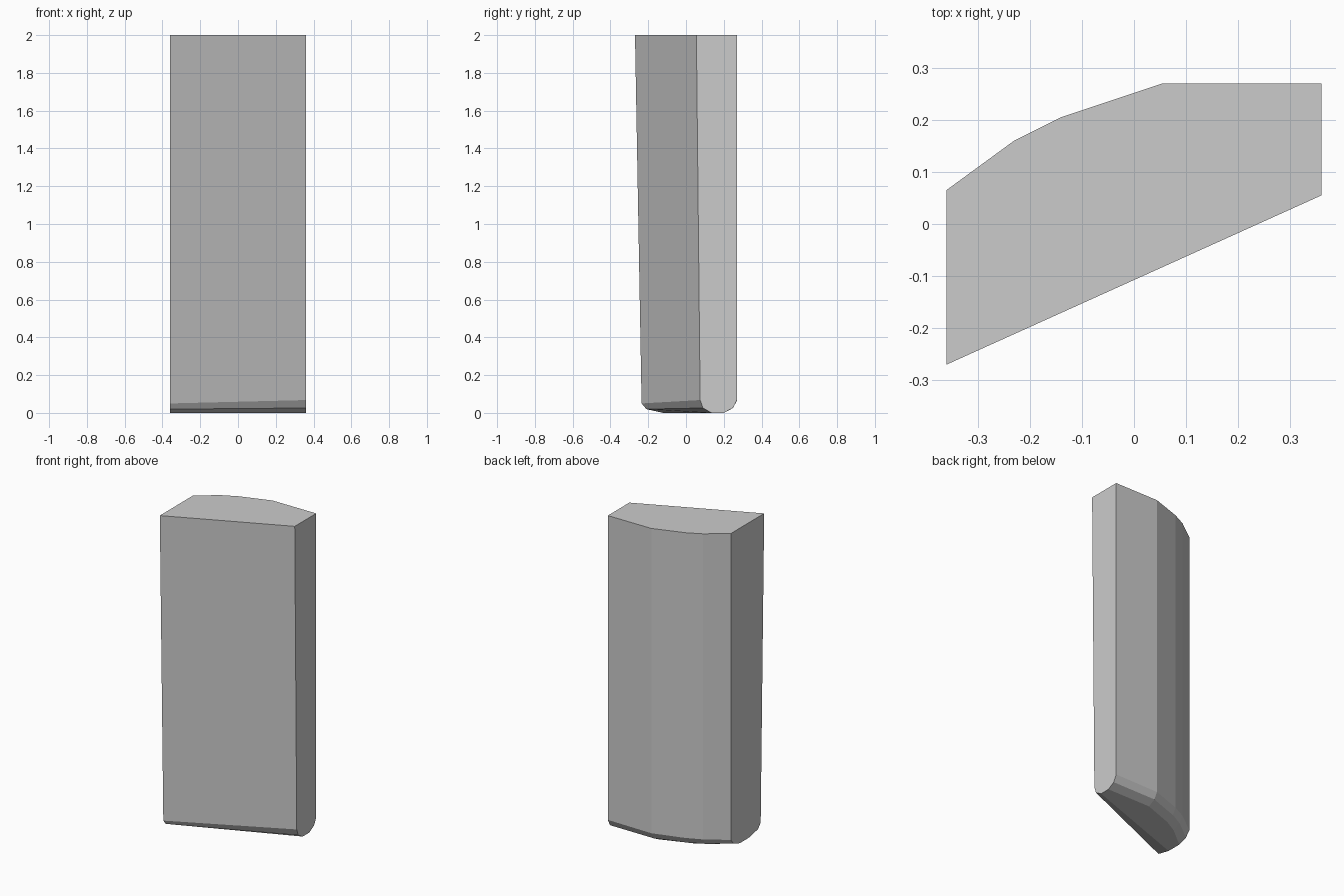
import bpy, bmesh

if "Cube" in bpy.data.objects:
    bpy.data.objects.remove(bpy.data.objects["Cube"])

# Plan outline at the top: x, y, then inward y shift at each lower ring
outline = [
    (-0.36, -0.27, (0.035, 0.06, 0.15)),
    (0.36, 0.055, (0.02, 0.035, 0.08)),
    (0.36, 0.27, (0.0, -0.022, -0.07)),
    (0.055, 0.27, (0.0, -0.022, -0.07)),
    (-0.14, 0.205, (0.0, -0.024, -0.075)),
    (-0.23, 0.16, (0.0, -0.026, -0.08)),
    (-0.36, 0.065, (0.0, -0.03, -0.09)),
]
# Heights of the rounded foot, tapering from right to left along the front
heights = [
    (2, 0.05, 0.02, 0), (2, 0.068, 0.026, 0), (2, 0.068, 0.026, 0),
    (2, 0.065, 0.025, 0), (2, 0.062, 0.023, 0), (2, 0.06, 0.022, 0),
    (2, 0.055, 0.02, 0),
]

# Tall slab lofted through the rings
bm = bmesh.new()
rings = []
for level in range(4):
    ring = []
    for (x, y, shifts), zs in zip(outline, heights):
        shift = shifts[level - 1] if level else 0
        ring.append(bm.verts.new((x, y + shift, zs[level])))
    rings.append(ring)

bm.faces.new(rings[0])
bm.faces.new(rings[-1][::-1])
n = len(outline)
for upper, lower in zip(rings, rings[1:]):
    for i in range(n):
        j = (i + 1) % n
        bm.faces.new((upper[i], lower[i], lower[j], upper[j]))
bmesh.ops.recalc_face_normals(bm, faces=bm.faces)

mesh = bpy.data.meshes.new("slab")
bm.to_mesh(mesh)
bm.free()
slab = bpy.data.objects.new("slab", mesh)
bpy.context.collection.objects.link(slab)
